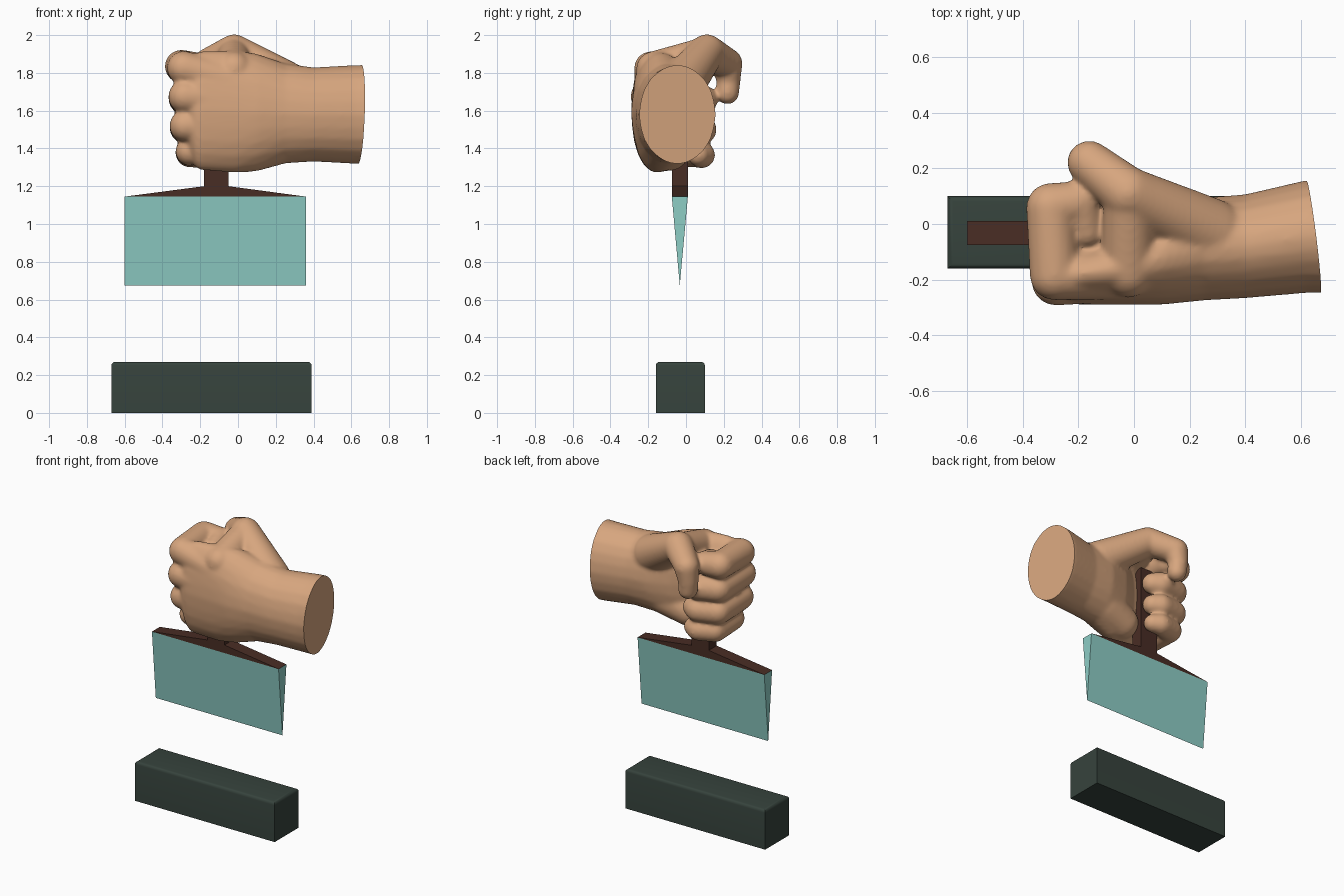
import bpy, bmesh
from mathutils import Vector, Matrix

cube = bpy.data.objects.get("Cube")
if cube:
    bpy.data.objects.remove(cube, do_unlink=True)


def material(name, rgb):
    mat = bpy.data.materials.new(name)
    mat.use_nodes = True
    mat.diffuse_color = (*rgb, 1)
    mat.node_tree.nodes["Principled BSDF"].inputs["Base Color"].default_value = (*rgb, 1)
    return mat


skin = material("skin", (0.68, 0.38, 0.21))
teal = material("pale teal", (0.27, 0.61, 0.56))
brown = material("dark brown", (0.066, 0.026, 0.018))
slate = material("dark slate green", (0.037, 0.056, 0.046))


def add_object(name, bm, mat):
    mesh = bpy.data.meshes.new(name)
    bm.to_mesh(mesh)
    bm.free()
    mesh.materials.append(mat)
    obj = bpy.data.objects.new(name, mesh)
    bpy.context.collection.objects.link(obj)
    return obj


def prism(name, corners, sweep, mat):
    """Extrude a closed outline along a vector."""
    bm = bmesh.new()
    face = bm.faces.new([bm.verts.new(c) for c in corners])
    out = bmesh.ops.extrude_face_region(bm, geom=[face], use_keep_orig=True)
    moved = [g for g in out["geom"] if isinstance(g, bmesh.types.BMVert)]
    bmesh.ops.translate(bm, verts=moved, vec=sweep)
    bmesh.ops.recalc_face_normals(bm, faces=bm.faces)
    return add_object(name, bm, mat)


# Base block with softened top edges
bm = bmesh.new()
bmesh.ops.create_cube(bm, size=1, matrix=Matrix.Translation((-0.14, -0.03, 0.135))
                      @ Matrix.Diagonal((1.06, 0.26, 0.27, 1)))
top_edges = [e for e in bm.edges if all(v.co.z > 0.2 for v in e.verts)]
bmesh.ops.bevel(bm, geom=top_edges, offset=0.02, segments=4, profile=0.5, affect='EDGES')
block = add_object("base_block", bm, slate)

# Wedge blade and its handle
prism("blade", [(-0.6, -0.075, 1.145), (-0.6, 0.01, 1.145), (-0.6, -0.033, 0.675)],
      (0.96, 0, 0), teal)
outline = [(-0.6, 1.145), (0.36, 1.145), (-0.05, 1.2), (-0.05, 1.78), (-0.18, 1.78), (-0.18, 1.2)]
prism("handle", [(x, -0.075, z) for x, z in outline], (0, 0.085, 0), brown)

# Hand: hulls between successive ellipsoids, fused into one skin
hand_bm = bmesh.new()


def limb(*stations):
    for pair in zip(stations, stations[1:]):
        bm = bmesh.new()
        for x, y, z, r in pair:
            radii = r if isinstance(r, tuple) else (r, r, r)
            bmesh.ops.create_icosphere(bm, subdivisions=3, radius=1,
                                       matrix=Matrix.Translation((x, y, z)) @ Matrix.Diagonal((*radii, 1)))
        bmesh.ops.delete(bm, geom=bm.edges[:], context='EDGES_FACES')
        bmesh.ops.convex_hull(bm, input=bm.verts[:])
        loose = [v for v in bm.verts if not v.link_faces]
        bmesh.ops.delete(bm, geom=loose, context='VERTS')
        bmesh.ops.recalc_face_normals(bm, faces=bm.faces)
        part = bpy.data.meshes.new("hull")
        bm.to_mesh(part)
        bm.free()
        hand_bm.from_mesh(part)
        bpy.data.meshes.remove(part)


# Wrist and palm
limb((0.78, -0.045, 1.58, (0.03, 0.205, 0.265)), (0.62, -0.045, 1.58, (0.03, 0.203, 0.262)),
     (0.4, -0.08, 1.58, (0.04, 0.187, 0.25)), (0.25, -0.09, 1.585, (0.04, 0.185, 0.265)),
     (0.1, -0.12, 1.59, (0.05, 0.17, 0.312)), (-0.01, -0.155, 1.595, (0.05, 0.135, 0.325)),
     (-0.2, -0.18, 1.6, (0.08, 0.11, 0.315)))
# Heel of the palm on the little finger side
limb((0.2, -0.08, 1.45, 0.13), (0.03, -0.09, 1.39, 0.11))
# Thumb and the web joining it to the back of the hand
limb((0.27, -0.03, 1.73, 0.125), (-0.02, 0.11, 1.91, 0.095), (-0.16, 0.22, 1.85, 0.08),
     (-0.175, 0.225, 1.76, 0.064), (-0.17, 0.22, 1.695, 0.062))
limb((-0.02, -0.17, 1.82, 0.095), (-0.02, 0.1, 1.9, 0.09))
# Fingers: metacarpal, knuckle, then curled around the handle
limb((0.1, -0.17, 1.72, 0.1), (-0.285, -0.185, 1.825, 0.09), (-0.3, 0.06, 1.835, 0.088),
     (-0.195, 0.08, 1.83, 0.075), (-0.17, -0.03, 1.82, 0.055))
for z, r, x, y in [(1.675, 0.089, -0.28, -0.205), (1.52, 0.085, -0.278, -0.19),
                   (1.385, 0.076, -0.255, -0.14)]:
    limb((0.1, -0.16, 1.58 + (z - 1.58) * 0.6, 0.11), (x, y, z, r), (x, 0.05, z - 0.01, r),
         (-0.15, 0.085, z - 0.02, r * 0.92), (-0.1, 0.065, z - 0.02, r * 0.78))

rough = add_object("hand_rough", hand_bm, skin)
remesh = rough.modifiers.new("fuse", 'REMESH')
remesh.mode = 'VOXEL'
remesh.voxel_size = 0.011
smooth = rough.modifiers.new("soften", 'SMOOTH')
smooth.factor = 0.5
smooth.iterations = 12
fused = bpy.data.meshes.new_from_object(rough.evaluated_get(bpy.context.evaluated_depsgraph_get()))
bpy.data.objects.remove(rough, do_unlink=True)

# Flat slanted cut at the wrist
bm = bmesh.new()
bm.from_mesh(fused)
bpy.data.meshes.remove(fused)
cut = bmesh.ops.bisect_plane(bm, geom=bm.verts[:] + bm.edges[:] + bm.faces[:],
                             plane_co=(0.645, -0.04, 1.58),
                             plane_no=Vector((1, 0.125, -0.035)).normalized(), clear_outer=True)
rim = [e for e in bm.edges if e.is_boundary]
bmesh.ops.holes_fill(bm, edges=rim, sides=0)
bmesh.ops.recalc_face_normals(bm, faces=bm.faces)
hand = add_object("hand", bm, skin)

# Smooth shading with crisp edges
for obj in (hand, block):
    bpy.ops.object.select_all(action='DESELECT')
    obj.select_set(True)
    bpy.context.view_layer.objects.active = obj
    bpy.ops.object.shade_smooth_by_angle(angle=0.7)
